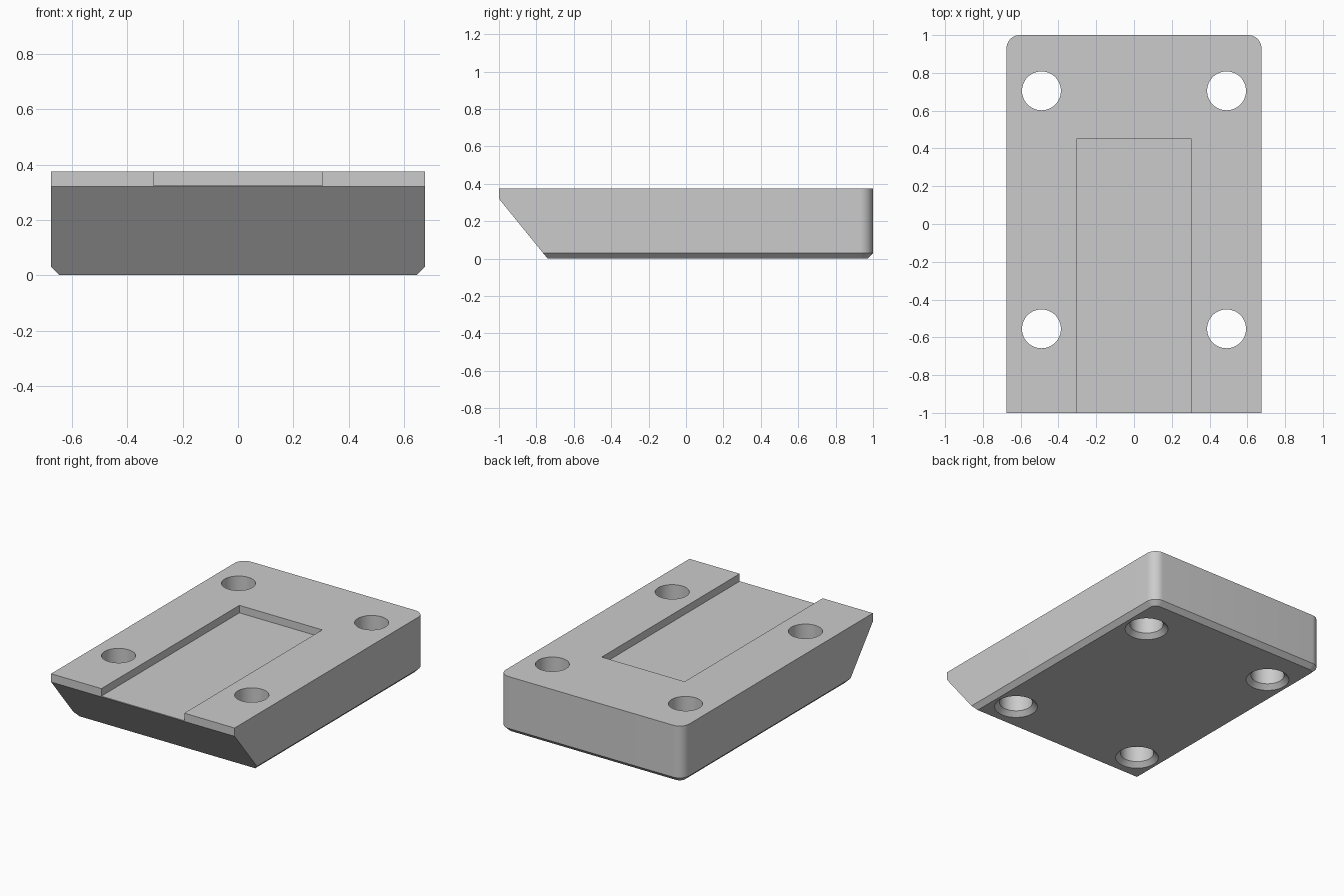
import bpy, bmesh, math
from mathutils import Vector

cube = bpy.data.objects.get("Cube")
if cube:
    bpy.data.objects.remove(cube, do_unlink=True)

W, TOP, CHAMFER, CORNER = 0.675, 0.375, 0.03, 0.07

grey = bpy.data.materials.new("light grey")
grey.use_nodes = True
grey.diffuse_color = (0.6, 0.6, 0.6, 1)
grey.node_tree.nodes["Principled BSDF"].inputs["Base Color"].default_value = (0.6, 0.6, 0.6, 1)


def make_object(name, bm):
    bmesh.ops.recalc_face_normals(bm, faces=bm.faces)
    mesh = bpy.data.meshes.new(name)
    bm.to_mesh(mesh)
    bm.free()
    mesh.materials.append(grey)
    obj = bpy.data.objects.new(name, mesh)
    bpy.context.collection.objects.link(obj)
    return obj


def loft(name, rings):
    """Join equal rings of points with quads and cap both ends."""
    bm = bmesh.new()
    loops = [[bm.verts.new(p) for p in ring] for ring in rings]
    n = len(loops[0])
    for a, b in zip(loops, loops[1:]):
        for i in range(n):
            j = (i + 1) % n
            bm.faces.new((a[i], a[j], b[j], b[i]))
    bm.faces.new(loops[0])
    bm.faces.new(loops[-1])
    return make_object(name, bm)


def outline(z, inset):
    """Plate outline with two rounded back corners."""
    r, steps = CORNER - inset, 12
    pts = [(-W + inset, -1, z), (W - inset, -1, z)]
    for side, start in ((1, 0), (-1, math.pi / 2)):
        for i in range(steps + 1):
            a = start + math.pi / 2 * i / steps
            pts.append((side * (W - CORNER) + r * math.cos(a),
                        1 - CORNER + r * math.sin(a), z))
    return pts


def circle(x, y, z, r, n=48):
    return [(x + r * math.cos(math.tau * i / n),
             y + r * math.sin(math.tau * i / n), z) for i in range(n)]


def cut(target, cutter):
    cutter.hide_render = True
    mod = target.modifiers.new("cut", 'BOOLEAN')
    mod.operation, mod.solver, mod.object = 'DIFFERENCE', 'EXACT', cutter
    bpy.context.view_layer.objects.active = target
    bpy.ops.object.modifier_apply(modifier=mod.name)
    bpy.data.objects.remove(cutter, do_unlink=True)


# Plate with a chamfered lower edge
plate = loft("mounting_plate", [outline(0, CHAMFER), outline(CHAMFER, 0), outline(TOP, 0)])

# Sloped underside of the front edge
bm = bmesh.new()
bm.from_mesh(plate.data)
res = bmesh.ops.bisect_plane(bm, geom=bm.verts[:] + bm.edges[:] + bm.faces[:],
                             plane_co=Vector((0, -1, 0.32)),
                             plane_no=Vector((0, -0.32, -0.26)), clear_outer=True)
bmesh.ops.holes_fill(bm, edges=[e for e in bm.edges if e.is_boundary])
bmesh.ops.recalc_face_normals(bm, faces=bm.faces)
bm.to_mesh(plate.data)
bm.free()

# Shallow slot, open at the front
cut(plate, loft("slot_cutter", [[(-0.305, -1.1, z), (0.305, -1.1, z),
                                 (0.305, 0.45, z), (-0.305, 0.45, z)] for z in (0.325, 0.5)]))

# Four through holes, countersunk from below
for x in (-0.49, 0.49):
    for y in (-0.555, 0.705):
        profile = ((-0.03, 0.163), (0.03, 0.103), (0.5, 0.103))
        cut(plate, loft("hole_cutter", [circle(x, y, z, r) for z, r in profile]))

bpy.ops.object.select_all(action='DESELECT')
plate.select_set(True)
bpy.context.view_layer.objects.active = plate
bpy.ops.object.shade_smooth_by_angle(angle=math.radians(30))
